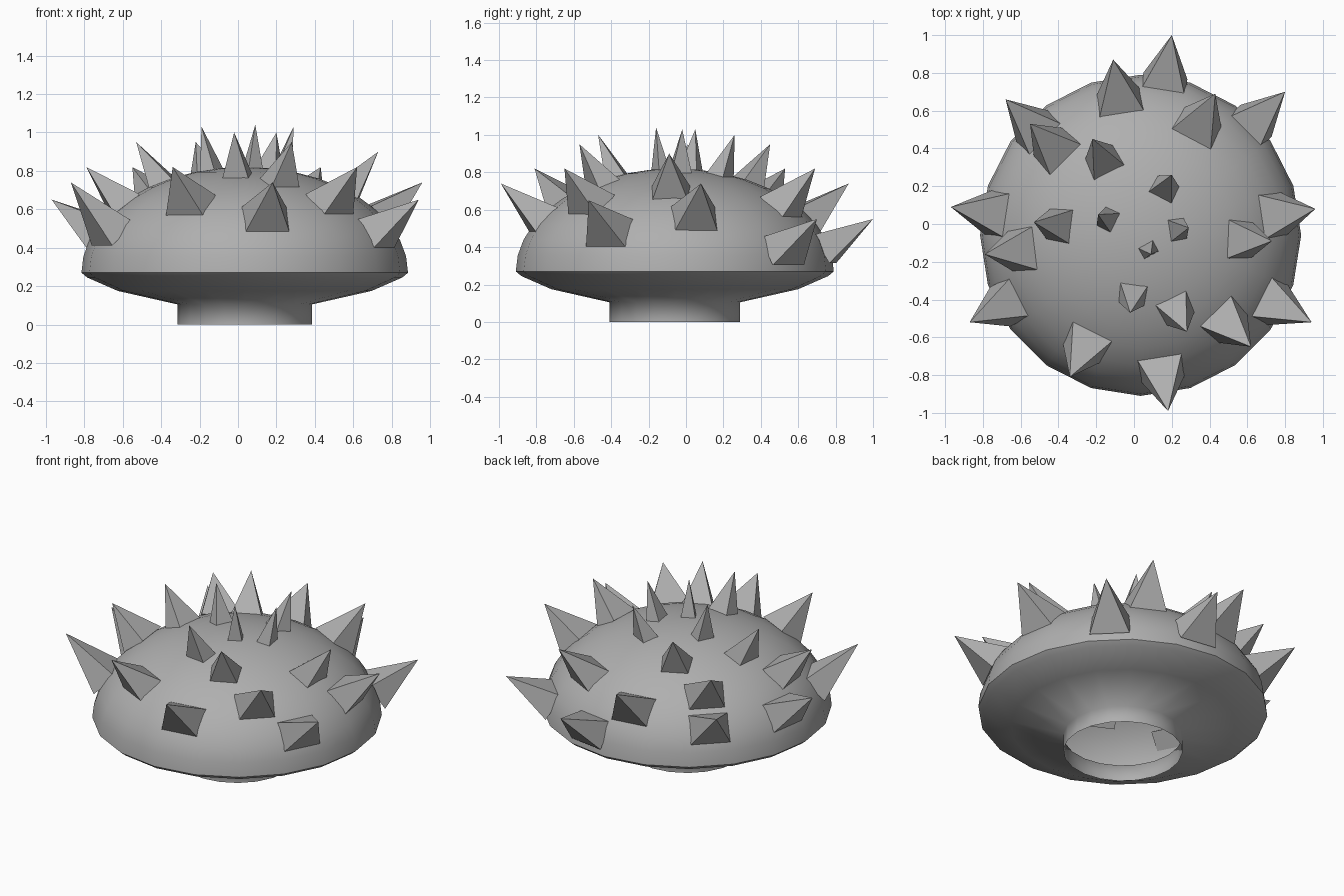
import bpy, bmesh, math
from mathutils import Vector

if "Cube" in bpy.data.objects:
    bpy.data.objects.remove(bpy.data.objects["Cube"])

CENTRE = Vector((0.035, -0.06, 0))
RADIUS, RISE, RIM_Z, SIDES = 0.85, 0.55, 0.27, 20

# One grey for everything
grey = bpy.data.materials.new("stone grey")
grey.use_nodes = True
colour = (0.43, 0.43, 0.43, 1)
grey.diffuse_color = colour
grey.node_tree.nodes["Principled BSDF"].inputs["Base Color"].default_value = colour


def finish(bm, name, smooth):
    mesh = bpy.data.meshes.new(name)
    for face in bm.faces:
        face.smooth = smooth
    bm.to_mesh(mesh)
    bm.free()
    mesh.materials.append(grey)
    obj = bpy.data.objects.new(name, mesh)
    obj.location = CENTRE
    bpy.context.collection.objects.link(obj)
    return obj


def lathe(name, profile):
    """Spin a (radius, height) profile; a zero radius closes the end."""
    bm = bmesh.new()
    rings = []
    for r, z in profile:
        if r < 1e-4:
            rings.append([bm.verts.new((0, 0, z))] * SIDES)
            continue
        angles = [math.tau * i / SIDES for i in range(SIDES)]
        rings.append([bm.verts.new((r * math.cos(a), r * math.sin(a), z)) for a in angles])
    for low, high in zip(rings, rings[1:]):
        for i in range(SIDES):
            j = (i + 1) % SIDES
            corners = [low[i], low[j], high[j], high[i]]
            bm.faces.new(list(dict.fromkeys(corners)))
    return finish(bm, name, True)


# Hollow dome, and the underside with its open stem
STEPS = 10
arc = [math.pi / 2 * i / STEPS for i in range(STEPS + 1)]
lathe("dome", [(RADIUS * math.cos(a), RIM_Z + RISE * math.sin(a)) for a in arc])
lathe("underside_and_stem", [(0.35, 0), (0.35, 0.105), (0.66, 0.175), (0.82, 0.245), (RADIUS, RIM_Z)])

# Spike tips, grouped by height
TIPS = {
    0.55: [(0.2, 1), (0.8, 0.7)],
    0.65: [(0.94, -0.52), (-0.97, 0.09), (-0.68, 0.66)],
    0.74: [(0.96, 0.08), (0.18, -0.99), (-0.87, -0.52), (-0.11, 0.87)],
    0.82: [(0.43, 0.69), (0.62, -0.65), (-0.34, -0.81), (-0.79, -0.16), (-0.55, 0.53)],
    0.9: [(0.73, -0.09)],
    0.95: [(0.28, -0.57), (-0.53, 0.01), (-0.22, 0.45)],
    1.0: [(-0.02, -0.47), (0.2, 0.26)],
    1.03: [(0.29, -0.02), (-0.19, 0.05)],
    1.04: [(0.09, -0.16)],
}


def add_spike(bm, tip):
    """Four-sided pyramid standing on the dome and leaning outwards."""
    reach = math.hypot(tip.x, tip.y)
    base = tip * 0.77
    base.z = RIM_Z + RISE * math.sqrt(1 - (base.xy.length / RADIUS) ** 2)
    axis = (tip - base).normalized()
    side = Vector((-tip.y, tip.x, 0)).normalized()
    up = axis.cross(side)
    half = min(0.235, 0.07 + 0.19 * reach) / 2
    base -= axis * 0.02
    corners = [bm.verts.new(base + side * half * s + up * half * 0.75 * t)
               for s, t in ((-1, -1), (1, -1), (1, 1), (-1, 1))]
    top = bm.verts.new(tip)
    bm.faces.new(corners[::-1])
    for i in range(4):
        bm.faces.new((corners[i], corners[(i + 1) % 4], top))


spikes = bmesh.new()
for z, points in TIPS.items():
    for x, y in points:
        add_spike(spikes, Vector((x, y, z)) - CENTRE)
bmesh.ops.recalc_face_normals(spikes, faces=spikes.faces)
finish(spikes, "spikes", False)
